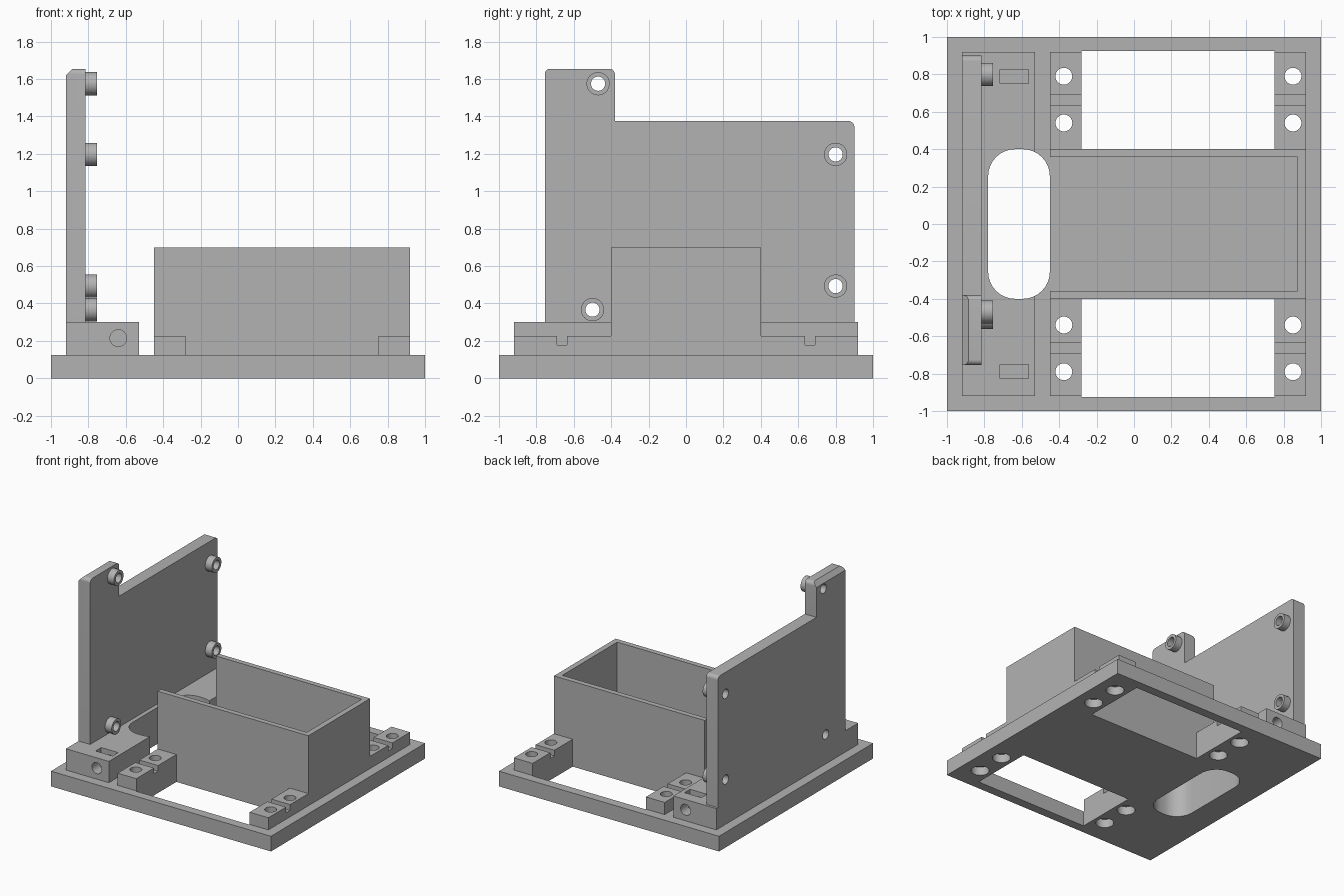
import bpy, bmesh, math

cube = bpy.data.objects.get("Cube")
if cube:
    bpy.data.objects.remove(cube, do_unlink=True)

grey = bpy.data.materials.new("plain grey")
grey.use_nodes = True
colour = (0.45, 0.45, 0.45, 1)
grey.diffuse_color = colour
grey.node_tree.nodes["Principled BSDF"].inputs["Base Color"].default_value = colour

TO_3D = {
    "x": lambda u, v, w: (w, u, v),
    "y": lambda u, v, w: (u, w, v),
    "z": lambda u, v, w: (u, v, w),
}


def prism(name, points, axis, lo, hi, rounded=(), radius=0.0):
    """Extrude an outline along an axis, rounding the chosen corners."""
    bm = bmesh.new()
    verts = [bm.verts.new(TO_3D[axis](u, v, lo)) for u, v in points]
    bm.faces.new(verts)
    if rounded:
        bmesh.ops.bevel(bm, geom=[verts[i] for i in rounded], offset=radius,
                        segments=8, profile=0.5, affect='VERTICES')
    step = TO_3D[axis](0, 0, hi - lo)
    out = bmesh.ops.extrude_face_region(bm, geom=bm.faces[:])
    moved = [g for g in out["geom"] if isinstance(g, bmesh.types.BMVert)]
    bmesh.ops.translate(bm, verts=moved, vec=step)
    bmesh.ops.recalc_face_normals(bm, faces=bm.faces)
    mesh = bpy.data.meshes.new(name)
    bm.to_mesh(mesh)
    bm.free()
    mesh.materials.append(grey)
    obj = bpy.data.objects.new(name, mesh)
    bpy.context.collection.objects.link(obj)
    return obj


def rect(u0, u1, v0, v1):
    return [(u0, v0), (u1, v0), (u1, v1), (u0, v1)]


def box(name, x0, x1, y0, y1, z0, z1):
    return prism(name, rect(x0, x1, y0, y1), "z", z0, z1)


def cylinder(name, centre, radius, axis, lo, hi, sides=32):
    turn = [2 * math.pi * i / sides for i in range(sides)]
    ring = [(centre[0] + radius * math.cos(a), centre[1] + radius * math.sin(a)) for a in turn]
    return prism(name, ring, axis, lo, hi)


def cut(obj, cutter):
    """Subtract the cutter from the part and remove it."""
    mod = obj.modifiers.new("cut", 'BOOLEAN')
    mod.operation = 'DIFFERENCE'
    mod.solver = 'EXACT'
    mod.object = cutter
    bpy.context.view_layer.objects.active = obj
    bpy.ops.object.modifier_apply(modifier=mod.name)
    bpy.data.objects.remove(cutter, do_unlink=True)


BASE_TOP, PAD_TOP, RAIL_TOP = 0.125, 0.225, 0.30
SCREW_X, SCREW_Y = (-0.375, 0.85), (0.54, 0.79)


def cable_slot():
    return prism("slot_cutter", rect(-0.78, -0.45, -0.4, 0.4), "z", -0.1, 0.5,
                 range(4), 0.145)


parts = []

# Base plate with two windows, cable slot and counterbored screw holes
base = box("base_plate", -1, 1, -1, 1, 0, BASE_TOP)
cut(base, cable_slot())
for s in (-1, 1):
    y0, y1 = sorted((s * 0.4, s * 0.925))
    cut(base, box("window_cutter", -0.28, 0.75, y0, y1, -0.1, 0.3))
    for x in SCREW_X:
        for y in SCREW_Y:
            cut(base, cylinder("hole_cutter", (x, s * y), 0.045, "z", -0.1, 0.3))
            cut(base, cylinder("bore_cutter", (x, s * y), 0.068, "z", -0.1, 0.07))
parts.append(base)

# Rail under the wall, with end screw holes and nut pockets
rail = box("wall_rail", -0.92, -0.53, -0.92, 0.92, BASE_TOP, RAIL_TOP)
cut(rail, cable_slot())
for s in (-1, 1):
    y0, y1 = sorted((s * 0.62, s * 1.0))
    cut(rail, cylinder("hole_cutter", (-0.64, 0.215), 0.045, "y", y0, y1))
    y0, y1 = sorted((s * 0.752, s * 0.825))
    cut(rail, box("pocket_cutter", -0.717, -0.563, y0, y1, 0.15, 0.4))
parts.append(rail)

# Upright wall with a raised, chamfered tab
outline = [(-0.755, RAIL_TOP), (0.90, RAIL_TOP), (0.90, 1.375),
           (-0.38, 1.375), (-0.38, 1.655), (-0.755, 1.655)]
wall = prism("upright_wall", outline, "x", -0.92, -0.815, (2, 4, 5), 0.03)
cut(wall, prism("chamfer_cutter", [(-0.94, 1.60), (-0.865, 1.675), (-0.94, 1.675)],
                "y", -0.9, -0.2))

# Stand-offs with holes running through the wall
for i, spot in enumerate([(-0.47, 1.575), (0.80, 1.197), (0.80, 0.493), (-0.50, 0.367)]):
    cut(wall, cylinder("hole_cutter", spot, 0.038, "x", -1.0, -0.7))
    boss = cylinder("standoff_%d" % (i + 1), spot, 0.062, "x", -0.815, -0.755)
    cut(boss, cylinder("hole_cutter", spot, 0.038, "x", -1.0, -0.7))
    parts.append(boss)
parts.append(wall)

# Open-topped tray, open towards the wall
tray = [(-0.45, -0.4), (0.92, -0.4), (0.92, 0.4), (-0.45, 0.4),
        (-0.45, 0.357), (0.875, 0.357), (0.875, -0.357), (-0.45, -0.357)]
parts.append(prism("tray_walls", tray, "z", BASE_TOP, 0.70))

# Four grooved mounting pads with screw holes
for s, side in ((-1, "front"), (1, "back")):
    profile = [(0.4, BASE_TOP), (0.92, BASE_TOP), (0.92, PAD_TOP), (0.69, PAD_TOP),
               (0.69, 0.178), (0.637, 0.178), (0.637, PAD_TOP), (0.4, PAD_TOP)]
    profile = [(s * y, z) for y, z in profile]
    for x0, x1, hole_x, end in ((-0.45, -0.28, SCREW_X[0], "inner"),
                                (0.75, 0.92, SCREW_X[1], "outer")):
        pad = prism("%s_%s_pad" % (side, end), profile, "x", x0, x1)
        for y in SCREW_Y:
            cut(pad, cylinder("hole_cutter", (hole_x, s * y), 0.045, "z", 0, 0.4))
        parts.append(pad)

# Smooth the round faces and keep the edges sharp
bpy.ops.object.select_all(action='DESELECT')
for part in parts:
    part.select_set(True)
bpy.context.view_layer.objects.active = base
bpy.ops.object.shade_smooth_by_angle(angle=math.radians(30))
